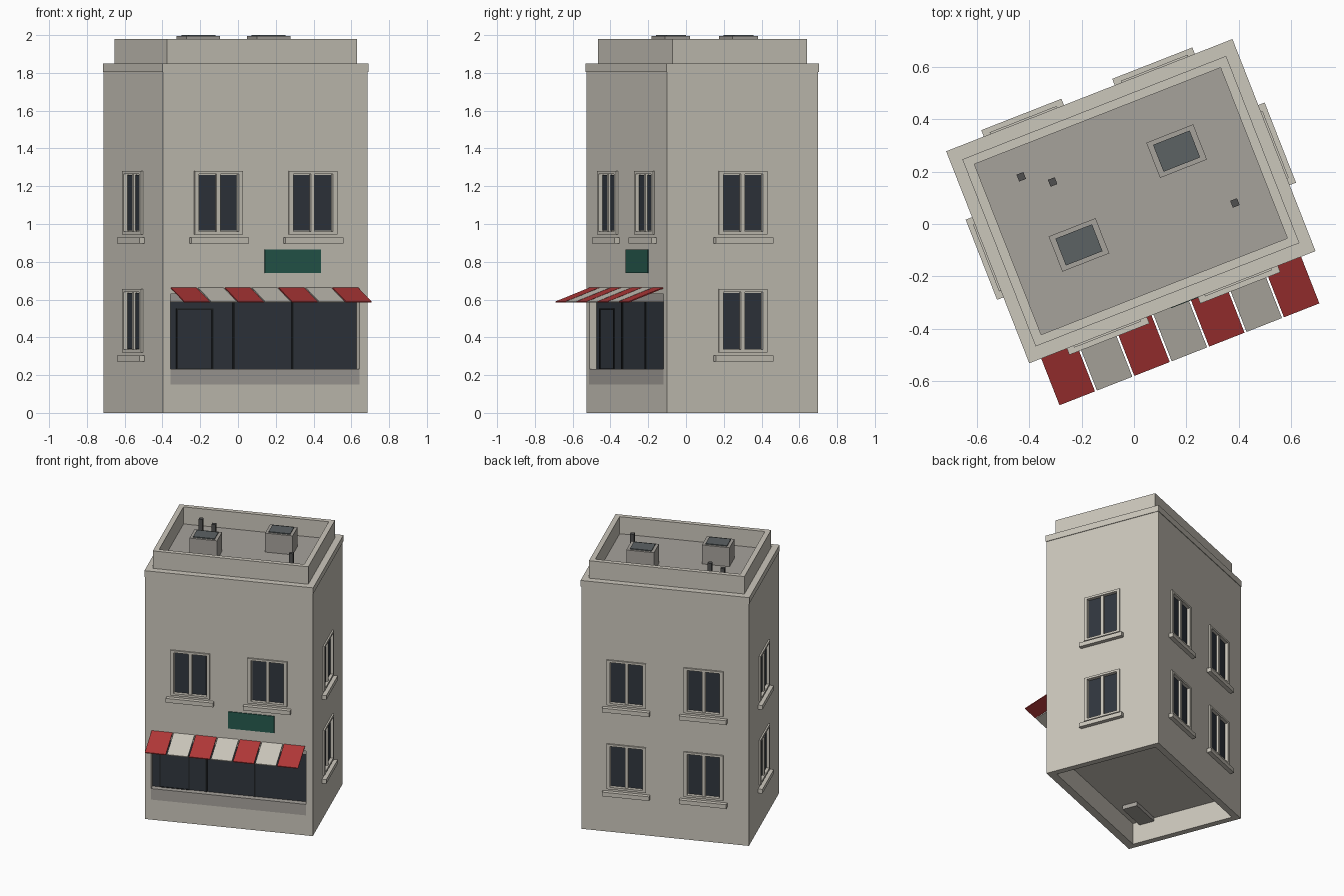
import bpy, bmesh
from math import radians, pi
from mathutils import Matrix, Vector

cube = bpy.data.objects.get("Cube")
if cube:
    bpy.data.objects.remove(cube, do_unlink=True)


def material(name, r, g, b):
    m = bpy.data.materials.new(name)
    m.use_nodes = True
    m.diffuse_color = (r, g, b, 1)
    m.node_tree.nodes["Principled BSDF"].inputs["Base Color"].default_value = (r, g, b, 1)
    return m


CREAM = material("cream plaster", .60, .57, .50)
GREY = material("grey concrete", .38, .36, .33)
GLASS = material("dark glass", .03, .038, .048)
BLACK = material("black frame", .012, .014, .016)
RED = material("red canvas", .45, .04, .04)
GREEN = material("green board", .019, .10, .075)
SLATE = material("slate panel", .107, .122, .127)
IRON = material("dark iron", .08, .08, .08)

# The whole building is turned on its plot
PLOT = Matrix.Translation((-.012, .087, 0)) @ Matrix.Rotation(radians(21.4), 4, 'Z')
HU, HV, TOP = .582, .43, 1.85


def finish(name, bm, mat, matrix=Matrix()):
    bmesh.ops.recalc_face_normals(bm, faces=bm.faces)
    bm.transform(PLOT @ matrix)
    mesh = bpy.data.meshes.new(name)
    bm.to_mesh(mesh)
    bm.free()
    mesh.materials.append(mat)
    ob = bpy.data.objects.new(name, mesh)
    bpy.context.collection.objects.link(ob)
    return ob


def add_box(bm, lo, hi, matrix=Matrix()):
    lo, hi = Vector(lo), Vector(hi)
    place = Matrix.Translation((lo + hi) / 2) @ Matrix.Diagonal((*(hi - lo), 1))
    bmesh.ops.create_cube(bm, size=1, matrix=matrix @ place)


def box(name, lo, hi, mat, matrix=Matrix()):
    bm = bmesh.new()
    add_box(bm, lo, hi)
    return finish(name, bm, mat, matrix)


def ring(name, outer, inner, y0, y1, mat, matrix=Matrix()):
    """Rectangular ring in the xz plane, from depth y0 to y1."""
    bm = bmesh.new()
    loops = []
    for (w, h), y in ((outer, y0), (outer, y1), (inner, y1), (inner, y0)):
        loops.append([bm.verts.new((sx * w / 2, y, sz * h / 2))
                      for sx, sz in ((-1, -1), (1, -1), (1, 1), (-1, 1))])
    for i in range(4):
        a, b = loops[i], loops[(i + 1) % 4]
        for j in range(4):
            k = (j + 1) % 4
            bm.faces.new((a[j], a[k], b[k], b[j]))
    return finish(name, bm, mat, matrix)


# Window positions: side, quarter turn, distance from centre, offsets, heights
LOW, HIGH = .4875, 1.1125
SIDES = (("front", 0, HV, (-.268, .268), (HIGH,)),
         ("left", 1, HU, (0,), (LOW, HIGH)),
         ("back", 2, HV, (-.268, .268), (LOW, HIGH)),
         ("right", 3, HU, (0,), (LOW, HIGH)))
windows = []
for side, turn, dist, offsets, heights in SIDES:
    for x in offsets:
        for z in heights:
            place = Matrix.Rotation(turn * pi / 2, 4, 'Z') @ Matrix.Translation((x, -dist, z))
            windows.append((side, place))

# Walls, with window recesses, shop opening and hollow base cut out
walls = box("walls", (-HU, -HV, 0), (HU, HV, TOP), CREAM)
bm = bmesh.new()
for side, place in windows:
    add_box(bm, (-.113, -.1, -.152), (.113, .015, .152), place)
add_box(bm, (-.54, -HV - .1, .15), (.535, -.385, .63))
add_box(bm, (-HU + .045, -.375, -.1), (HU - .045, HV - .045, .16))
cutter = finish("wall_cutter", bm, CREAM)
cutter.hide_render = True
cut = walls.modifiers.new("openings", 'BOOLEAN')
cut.operation, cut.solver, cut.object = 'DIFFERENCE', 'EXACT', cutter
bpy.context.view_layer.objects.active = walls
bpy.ops.object.modifier_apply(modifier=cut.name)
bpy.data.objects.remove(cutter, do_unlink=True)

# Windows
for side, place in windows:
    name = side + "_window_"
    ring(name + "frame", (.274, .335), (.226, .304), -.011, .004, CREAM, place)
    box(name + "mullion", (-.011, -.004, -.152), (.011, .014, .152), CREAM, place)
    for s in (-1, 1):
        x0, x1 = sorted((s * .013, s * .108))
        box(name + "pane", (x0, .008, -.148), (x1, .0149, .148), GLASS, place)
    box(name + "sill", (-.164, -.03, -.215), (.164, .005, -.184), CREAM, place)

# Shopfront
box("shop_knee_wall", (-.54, -HV - .002, .15), (.535, -.38, .232), GREY)
box("shop_glass", (-.54, -.39, .232), (.535, -.38, .588), GLASS)
box("shop_header", (-.54, -.40, .588), (.535, -.38, .63), GREY)
for x in (-.165, .17):
    box("shop_mullion", (x - .005, -.395, .232), (x + .005, -.385, .588), BLACK)
ring("shop_door_frame", (.21, .325), (.195, .31), -.395, -.385, BLACK,
     Matrix.Translation((-.387, 0, .39)))

# Awning: seven sloping strips
pitch = 1.072 / 7
for i in range(7):
    x0 = -.541 + i * pitch
    bm = bmesh.new()
    add_box(bm, (x0 + .004, -.625, 0), (x0 + pitch - .004, -HV, .006))
    for v in bm.verts:
        v.co.z += .584 if v.co.y < -.5 else .658
    finish("awning_strip", bm, CREAM if i % 2 else RED)

# Sign board
box("sign_board", (-.005, -HV - .006, .74), (.315, -HV + .002, .865), GREEN)

# Cornice, parapet and roof
flat = Matrix.Rotation(pi / 2, 4, 'X')
ring("cornice", (1.172, .868), (1.1, .8), -TOP - .001, -1.805, CREAM,
     Matrix.Rotation(pi / 2, 4, 'X') @ Matrix.Scale(1, 4) @ Matrix.Diagonal((1, -1, 1, 1)))
ring("parapet", (1.08, .766), (1.008, .698), 1.845, 1.98, CREAM, flat)
box("roof_deck", (-.506, -.351, 1.84), (.506, .351, 1.853), GREY)

# Rooftop units and vent pipes
for x, y in ((.232, .114), (-.245, -.083)):
    box("roof_unit", (x - .096, y - .072, 1.85), (x + .096, y + .072, 1.994), GREY)
    box("roof_unit_panel", (x - .075, y - .055, 1.99), (x + .075, y + .055, 2), SLATE)
for x, y in ((-.355, .239), (-.251, .177), (.367, -.151)):
    box("vent_pipe", (x - .014, y - .014, 1.85), (x + .014, y + .014, 1.96), IRON)

# Block under the floor
box("floor_block", (-.53, -.32, .13), (-.29, -.21, .165), GREY)
